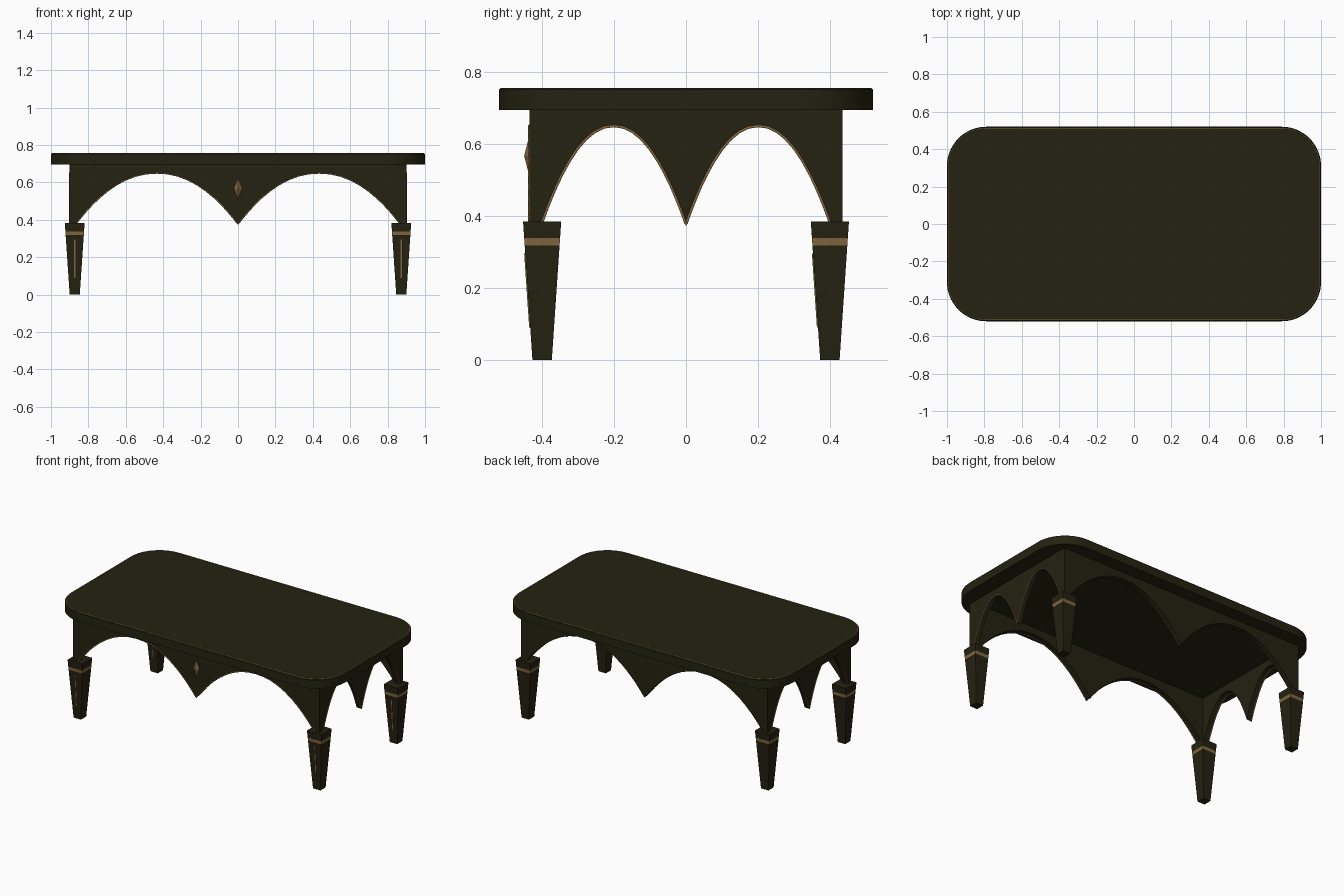
import bpy, bmesh, math
from mathutils import Vector, Matrix

if "Cube" in bpy.data.objects:
    bpy.data.objects.remove(bpy.data.objects["Cube"])


def material(name, rgb):
    m = bpy.data.materials.new(name)
    m.diffuse_color = (*rgb, 1)
    m.use_nodes = True
    m.node_tree.nodes["Principled BSDF"].inputs["Base Color"].default_value = m.diffuse_color
    return m


DARK = material("dark_wood", (0.018, 0.016, 0.0055))
GOLD = material("antique_gold", (0.23, 0.135, 0.05))


def make(name, bm, mats, smooth=False):
    bmesh.ops.recalc_face_normals(bm, faces=bm.faces[:])
    me = bpy.data.meshes.new(name)
    bm.to_mesh(me)
    bm.free()
    for m in mats:
        me.materials.append(m)
    ob = bpy.data.objects.new(name, me)
    bpy.context.collection.objects.link(ob)
    if smooth:
        bpy.ops.object.select_all(action='DESELECT')
        ob.select_set(True)
        bpy.context.view_layer.objects.active = ob
        bpy.ops.object.shade_smooth_by_angle(angle=math.radians(35))
    return ob


def loft(bm, rings, caps=True):
    """Bridge rings of equal point counts into a closed skin."""
    vs = [[bm.verts.new(p) for p in r] for r in rings]
    n = len(vs[0])
    for a, b in zip(vs, vs[1:]):
        for i in range(n):
            bm.faces.new((a[i], a[(i + 1) % n], b[(i + 1) % n], b[i]))
    if caps:
        bm.faces.new(vs[0])
        bm.faces.new(vs[-1])


def rect(cx, cy, hx, hy, z):
    return [(cx + sx * hx, cy + sy * hy, z) for sx, sy in ((-1, -1), (1, -1), (1, 1), (-1, 1))]


def outline(inset, z, seg=16):
    """Rounded rectangle of the table top."""
    r, pts = 0.21, []
    for k, (sx, sy) in enumerate(((1, 1), (-1, 1), (-1, -1), (1, -1))):
        for i in range(seg + 1):
            a = math.pi / 2 * (k + i / seg)
            pts.append((sx * (1 - r) + (r - inset) * math.cos(a),
                        sy * (0.52 - r) + (r - inset) * math.sin(a), z))
    return pts


def tube(name, pts, radius, cyclic=False):
    cu = bpy.data.curves.new(name, 'CURVE')
    cu.dimensions = '3D'
    cu.bevel_depth = radius
    cu.bevel_resolution = 1
    cu.use_fill_caps = True
    s = cu.splines.new('POLY')
    s.points.add(len(pts) - 1)
    for p, c in zip(s.points, pts):
        p.co = (*c, 1)
    s.use_cyclic_u = cyclic
    cu.materials.append(GOLD)
    ob = bpy.data.objects.new(name, cu)
    bpy.context.collection.objects.link(ob)
    return ob


# Table top with its thin gold line
bm = bmesh.new()
loft(bm, [outline(0.0, 0.695), outline(0.0, 0.751), outline(0.004, 0.755)])
make("table_top", bm, [DARK], True)
tube("top_edge_line", outline(0.008, 0.7535), 0.003, True)


# Aprons: two arches meeting in a point at the middle
def arch(half, n=24):
    pts = []
    for c in (-half / 2, half / 2):
        for i in range(n + 1):
            if c > 0 and i == 0:
                continue
            u = -math.cos(math.pi * i / n)
            pts.append((c + u * half / 2, 0.376 + 0.274 * (1 - abs(u) ** 2.1)))
    return pts


def apron(name, half, dist, angle, trim):
    rot = Matrix.Rotation(angle, 4, 'Z')
    thick = 0.035
    bm = bmesh.new()
    loft(bm, [[rot @ Vector(p) for p in ((x, -dist, z), (x, -dist, 0.7),
                                         (x, -dist + thick, 0.7), (x, -dist + thick, z))]
              for x, z in arch(half)])
    make(name, bm, [DARK], True)
    if trim:
        tube(name + "_trim", [rot @ Vector((x, -dist, z)) for x, z in arch(half)], 0.004)


apron("front_apron", 0.868, 0.435, 0, True)
apron("back_apron", 0.868, 0.435, math.pi, False)
apron("right_apron", 0.402, 0.9, math.pi / 2, True)
apron("left_apron", 0.402, 0.9, -math.pi / 2, True)

# Gold diamond on the front
bm = bmesh.new()
bmesh.ops.create_icosphere(bm, subdivisions=1, radius=1)
bm.clear()
ring = [bm.verts.new((0.022 * math.cos(a), -0.435 + 0.015 * math.sin(a), 0.567))
        for a in (0, math.pi / 2, math.pi, math.pi * 1.5)]
for z in (0.508, 0.626):
    tip = bm.verts.new((0, -0.435, z))
    for i in range(4):
        bm.faces.new((ring[i], ring[(i + 1) % 4], tip))
make("front_diamond", bm, [GOLD])


# Corner posts and tapered legs
def leg_half(z):
    return 0.027 + 0.026 * z / 0.384


for sx, side in ((-1, "left"), (1, "right")):
    for sy, end in ((-1, "front"), (1, "back")):
        bm = bmesh.new()
        loft(bm, [rect(sx * 0.8825, sy * 0.4175, 0.0175, 0.0175, z) for z in (0.38, 0.7)])
        make(f"{end}_{side}_post", bm, [DARK])

        cx, cy = sx * 0.873, sy * 0.4
        bm = bmesh.new()
        loft(bm, [rect(cx, cy, leg_half(z), leg_half(z), z) for z in (0, 0.318, 0.338, 0.384)])
        for f in bm.faces:
            f.material_index = int(0.32 < f.calc_center_median().z < 0.335)
        make(f"{end}_{side}_leg", bm, [DARK, GOLD])

        # Gold strip on the front face of each leg
        bm = bmesh.new()
        loft(bm, [rect(cx, cy - leg_half(z), 0.003, 0.003, z) for z in (0.09, 0.295)])
        make(f"{end}_{side}_leg_strip", bm, [GOLD])
